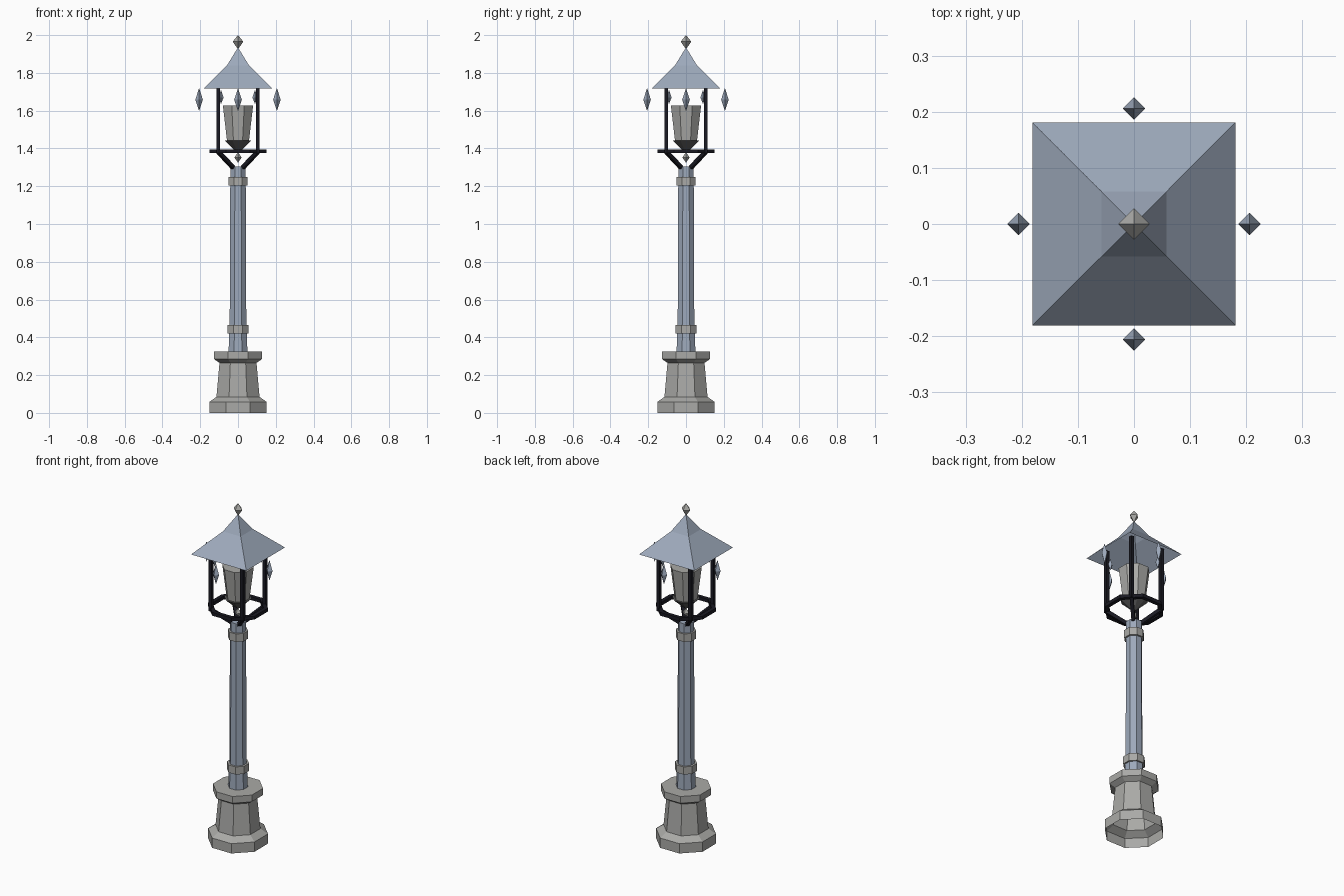
import bpy, bmesh, math
from mathutils import Vector

cube = bpy.data.objects.get("Cube")
if cube:
    bpy.data.objects.remove(cube, do_unlink=True)


def material(name, rgb):
    m = bpy.data.materials.new(name)
    m.use_nodes = True
    m.diffuse_color = (*rgb, 1)
    m.node_tree.nodes["Principled BSDF"].inputs["Base Color"].default_value = (*rgb, 1)
    return m


stone = material("stone grey", (0.40, 0.40, 0.385))
slate = material("slate blue", (0.34, 0.40, 0.50))
iron = material("black iron", (0.010, 0.010, 0.016))
soot = material("dark grey", (0.10, 0.10, 0.10))


def finish(bm, name, mat):
    bmesh.ops.recalc_face_normals(bm, faces=bm.faces)
    mesh = bpy.data.meshes.new(name)
    bm.to_mesh(mesh)
    bm.free()
    mesh.materials.append(mat)
    ob = bpy.data.objects.new(name, mesh)
    bpy.context.collection.objects.link(ob)
    return ob


def loft(name, mat, profile, sides=8, flat=True, at=(0, 0), cap_low=True, cap_top=True):
    """Stack of polygons; radius is to the flats, or to the corners if not flat."""
    bm = bmesh.new()
    turn = math.pi / sides if flat else 0
    grow = 1 / math.cos(math.pi / sides) if flat else 1
    rings = []
    for r, z in profile:
        count = sides if r > 0 else 1
        rings.append([bm.verts.new((at[0] + r * grow * math.cos(turn + i * math.tau / sides),
                                    at[1] + r * grow * math.sin(turn + i * math.tau / sides), z))
                      for i in range(count)])
    for a, b in zip(rings, rings[1:]):
        for i in range(sides):
            j = (i + 1) % sides
            quad = [a[i % len(a)], a[j % len(a)], b[j % len(b)], b[i % len(b)]]
            bm.faces.new(list(dict.fromkeys(quad)))
    if cap_low and len(rings[0]) > 1:
        bm.faces.new(rings[0])
    if cap_top and len(rings[-1]) > 1:
        bm.faces.new(rings[-1])
    return finish(bm, name, mat)


def gem(name, mat, x, y, low, mid, top, r):
    loft(name, mat, [(0, low), (r, mid), (0, top)], 4, False, (x, y))


def beam(bm, p, q, half):
    """Square bar between two points."""
    p, q = Vector(p), Vector(q)
    d = (q - p).normalized()
    ref = Vector((0, 0, 1)) if abs(d.z) < 0.9 else Vector((1, 0, 0))
    u = d.cross(ref).normalized() * half
    v = d.cross(u).normalized() * half
    ends = [[bm.verts.new(c + s) for s in (u + v, v - u, -u - v, u - v)] for c in (p, q)]
    for i in range(4):
        j = (i + 1) % 4
        bm.faces.new((ends[0][i], ends[0][j], ends[1][j], ends[1][i]))
    for e in ends:
        bm.faces.new(e)


# Stone pedestal, open underneath
loft("pedestal", stone, [(0.152, 0), (0.152, 0.058), (0.114, 0.085), (0.098, 0.265),
                         (0.127, 0.285), (0.127, 0.325)], cap_low=False)

# Post with two collars
loft("post", slate, [(0.05, 0.32), (0.046, 0.44), (0.044, 0.47), (0.041, 1.2), (0.041, 1.305)])
loft("lower_collar", stone, [(0.056, 0.42), (0.056, 0.465)])
loft("upper_collar", stone, [(0.051, 1.203), (0.051, 1.25)])

# Iron ring around the lantern
outer, inner, low, top = 0.152, 0.130, 1.375, 1.395
ring = loft("lantern_ring", iron, [(outer, low), (outer, top), (inner, top), (inner, low), (outer, low)],
            cap_low=False, cap_top=False)

# Iron uprights and the arms that carry them
for sx in (-1, 1):
    for sy in (-1, 1):
        bm = bmesh.new()
        c = 0.104
        beam(bm, (sx * c, sy * c, 1.375), (sx * c, sy * c, 1.755), 0.010)
        beam(bm, (sx * 0.027, sy * 0.027, 1.30), (sx * c, sy * c, 1.382), 0.010)
        finish(bm, "lantern_upright", iron)
        gem("inner_pendant", slate, sx * 0.09, sy * 0.09, 1.635, 1.67, 1.71, 0.014)

# Lantern body, its pointed base and the drop below
loft("lantern_body", stone, [(0.057, 1.43), (0.08, 1.628)])
loft("lantern_base", soot, [(0.008, 1.38), (0.07, 1.442)])
gem("lower_drop", stone, 0, 0, 1.325, 1.352, 1.38, 0.02)

# Flared roof, open underneath, with a finial
loft("roof", slate, [(0.181, 1.717), (0.058, 1.84), (0, 1.935)], 4, cap_low=False)
gem("finial", stone, 0, 0, 1.925, 1.966, 2.0, 0.028)

# Pendants outside each roof edge
for i in range(4):
    a = i * math.pi / 2
    gem("outer_pendant", slate, 0.206 * math.cos(a), 0.206 * math.sin(a), 1.597, 1.658, 1.72, 0.02)
